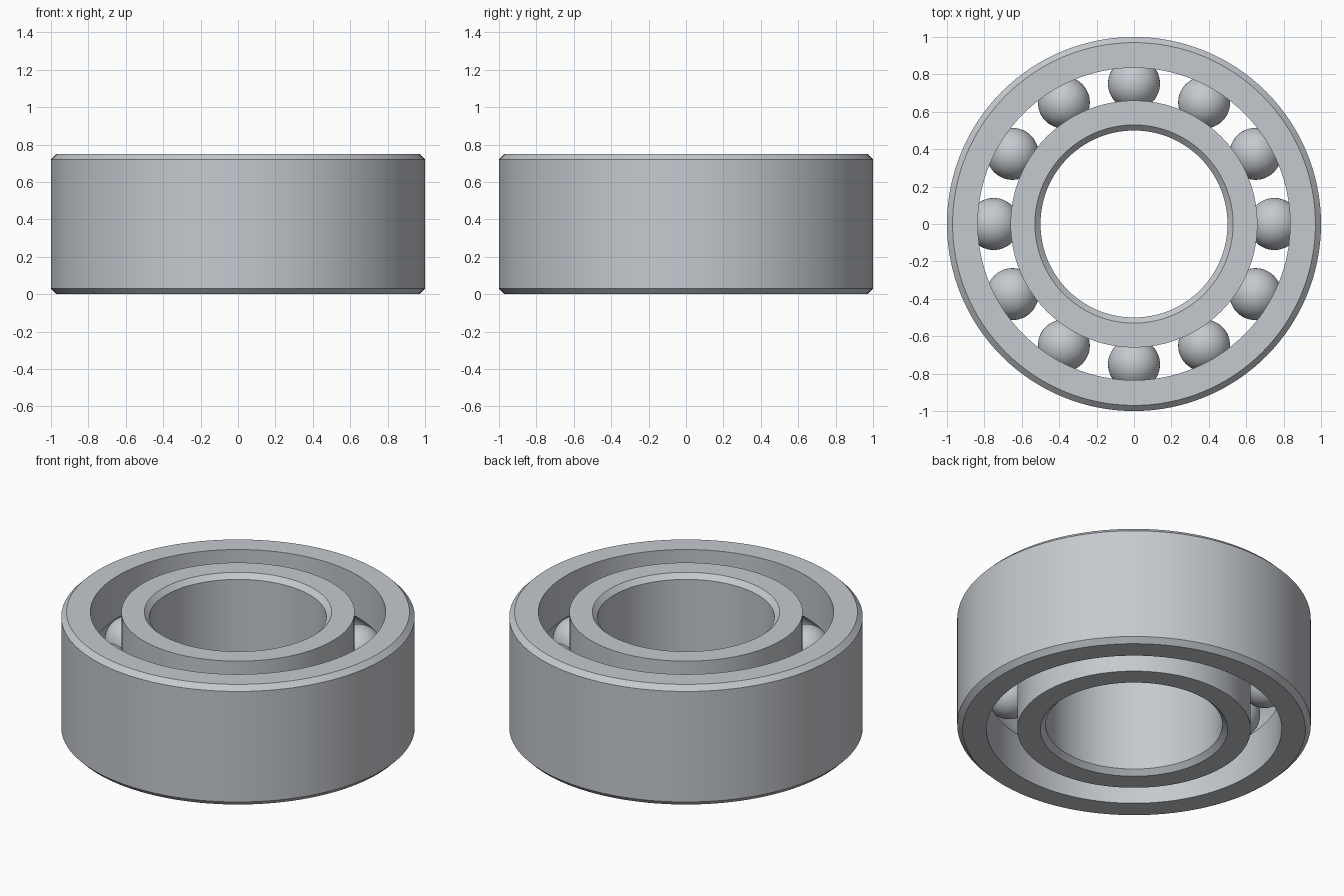
import bpy, bmesh, math
from mathutils import Matrix

cube = bpy.data.objects.get("Cube")
if cube:
    bpy.data.objects.remove(cube, do_unlink=True)

HEIGHT, MID = 0.75, 0.375
PITCH, BALL_R, GROOVE_R = 0.75, 0.139, 0.141
BALLS, CHAMFER, SEGMENTS = 12, 0.03, 128

steel = bpy.data.materials.new("brushed steel")
steel.use_nodes = True
colour = (0.56, 0.585, 0.62, 1)
steel.diffuse_color = colour
steel.node_tree.nodes["Principled BSDF"].inputs["Base Color"].default_value = colour


def finish(name, bm):
    mesh = bpy.data.meshes.new(name)
    bm.to_mesh(mesh)
    bm.free()
    mesh.materials.append(steel)
    obj = bpy.data.objects.new(name, mesh)
    bpy.context.collection.objects.link(obj)
    bpy.ops.object.select_all(action='DESELECT')
    obj.select_set(True)
    bpy.context.view_layer.objects.active = obj
    bpy.ops.object.shade_smooth_by_angle(angle=math.radians(28))
    return obj


def race(name, rim, shoulder):
    """Ring with a chamfered rim and a round ball groove cut in its shoulder."""
    toward = 1 if shoulder > rim else -1
    profile = [(shoulder, 0), (rim + toward * CHAMFER, 0), (rim, CHAMFER),
               (rim, HEIGHT - CHAMFER), (rim + toward * CHAMFER, HEIGHT), (shoulder, HEIGHT)]
    # Groove arc, from the upper edge down to the lower edge
    half = math.acos(abs(PITCH - shoulder) / GROOVE_R)
    steps = 12
    for i in range(steps + 1):
        a = half - 2 * half * i / steps
        profile.append((PITCH - toward * GROOVE_R * math.cos(a), MID + GROOVE_R * math.sin(a)))
    bm = bmesh.new()
    verts = [bm.verts.new((r, 0, z)) for r, z in profile]
    edges = [bm.edges.new((v, verts[i - 1])) for i, v in enumerate(verts)]
    bmesh.ops.spin(bm, geom=verts + edges, cent=(0, 0, 0), axis=(0, 0, 1),
                   angle=math.tau, steps=SEGMENTS, use_merge=True)
    bmesh.ops.remove_doubles(bm, verts=bm.verts, dist=0.0001)
    bmesh.ops.recalc_face_normals(bm, faces=bm.faces)
    return finish(name, bm)


# Inner and outer rings
race("outer_race", 1.0, 0.835)
race("inner_race", 0.5, 0.66)

# Ring of balls
for i in range(BALLS):
    spot = Matrix.Rotation(math.tau * i / BALLS, 4, 'Z') @ Matrix.Translation((PITCH, 0, MID))
    bm = bmesh.new()
    bmesh.ops.create_uvsphere(bm, u_segments=48, v_segments=24, radius=BALL_R, matrix=spot)
    finish(f"ball_{i + 1}", bm)
